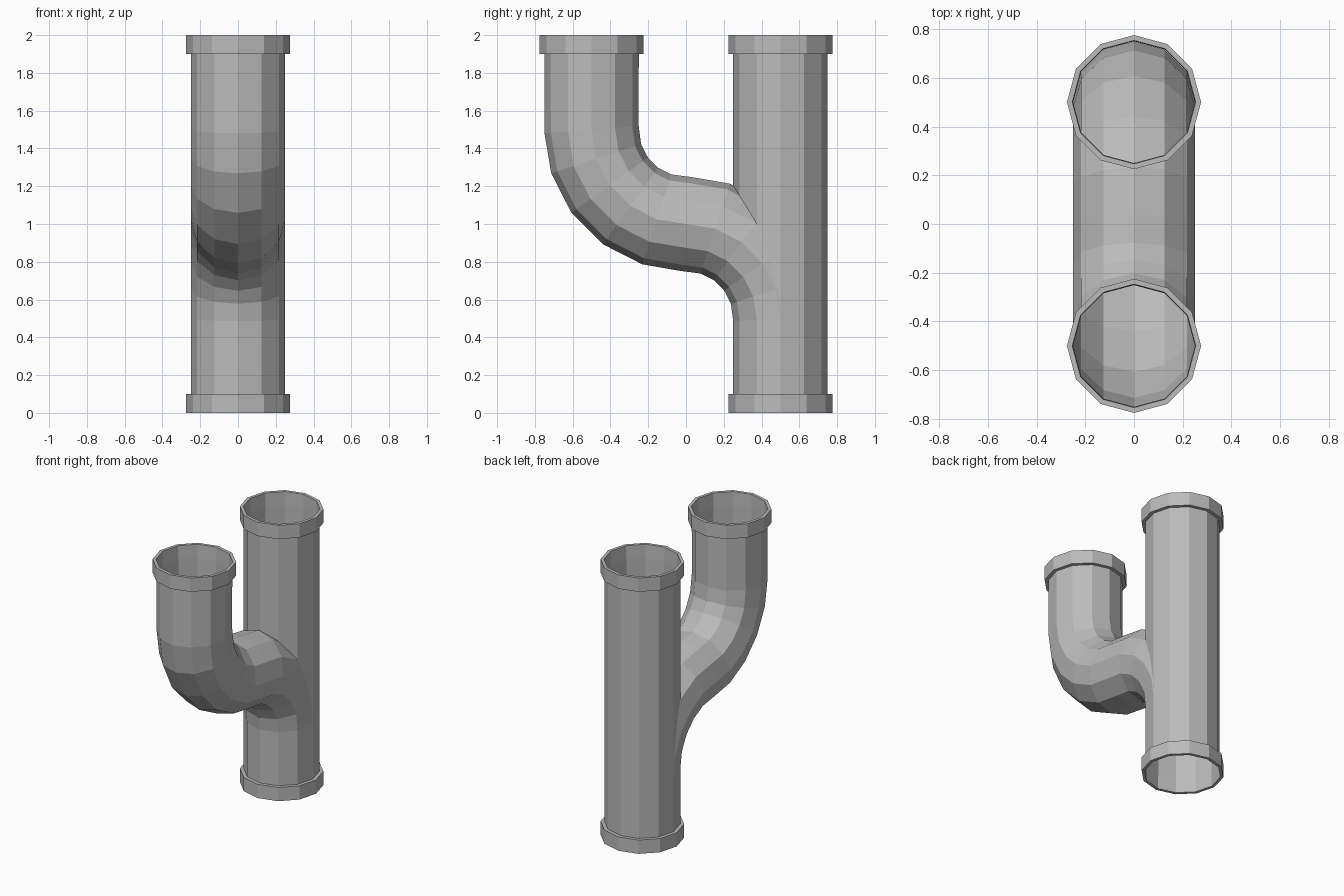
import bpy, bmesh
from math import sin, cos, pi
from mathutils import Vector

SIDES = 12
PIPE_R = 0.25
BEND_R = 0.5
STEPS = 5

cube = bpy.data.objects.get("Cube")
if cube:
    bpy.data.objects.remove(cube, do_unlink=True)

grey = bpy.data.materials.new("pipe grey")
grey.use_nodes = True
grey.diffuse_color = (0.5, 0.5, 0.5, 1)
grey.node_tree.nodes["Principled BSDF"].inputs["Base Color"].default_value = (0.5, 0.5, 0.5, 1)


def loft(name, rings, closed=False):
    """Skin a list of (centre, tangent, radius) rings lying along the yz plane."""
    bm = bmesh.new()
    loops = []
    for centre, tangent, radius in rings:
        t = tangent.normalized()
        side = Vector((1, 0, 0))
        up = t.cross(side)
        loops.append([bm.verts.new(centre + radius * (side * cos(a) + up * sin(a)))
                      for a in (2 * pi * i / SIDES for i in range(SIDES))])
    pairs = list(zip(loops, loops[1:]))
    if closed:
        pairs.append((loops[-1], loops[0]))
    for low, high in pairs:
        for i in range(SIDES):
            j = (i + 1) % SIDES
            bm.faces.new((low[i], low[j], high[j], high[i]))
    mesh = bpy.data.meshes.new(name)
    bm.to_mesh(mesh)
    bm.free()
    mesh.materials.append(grey)
    obj = bpy.data.objects.new(name, mesh)
    bpy.context.collection.objects.link(obj)
    return obj


UP = Vector((0, 0, 1))


def collar(name, y, z_low, z_high):
    profile = [(0.275, z_low), (0.275, z_high), (0.253, z_high), (0.25, z_low)]
    # the open mouth is the end that lies on the ground or at the very top
    if z_low == 0:
        profile = [(0.275, z_low), (0.275, z_high), (0.25, z_high), (0.253, z_low)]
    loft(name, [(Vector((0, y, z)), UP, r) for r, z in profile], closed=True)


# Straight main pipe
loft("main_pipe", [(Vector((0, 0.5, z)), UP, PIPE_R) for z in (0.1, 1.9)])

# Branch pipe: straight drop, then two quarter bends forming an S
angles = [pi / 2 * i / STEPS for i in range(STEPS + 1)]
path = [Vector((0, -0.5, 1.9))]
path += [Vector((0, -BEND_R * cos(a), 1.5 - BEND_R * sin(a))) for a in angles]
path += [Vector((0, BEND_R * sin(a), 0.5 + BEND_R * cos(a))) for a in angles[1:]]
rings = []
for i, p in enumerate(path):
    before = (p - path[i - 1]).normalized() if i else -UP
    after = (path[i + 1] - p).normalized() if i + 1 < len(path) else -UP
    rings.append((p, -(before + after), PIPE_R))
loft("branch_pipe", rings[::-1])

# Collars at the three open ends
collar("main_top_collar", 0.5, 1.9, 2.0)
collar("main_bottom_collar", 0.5, 0.0, 0.1)
collar("branch_top_collar", -0.5, 1.9, 2.0)
